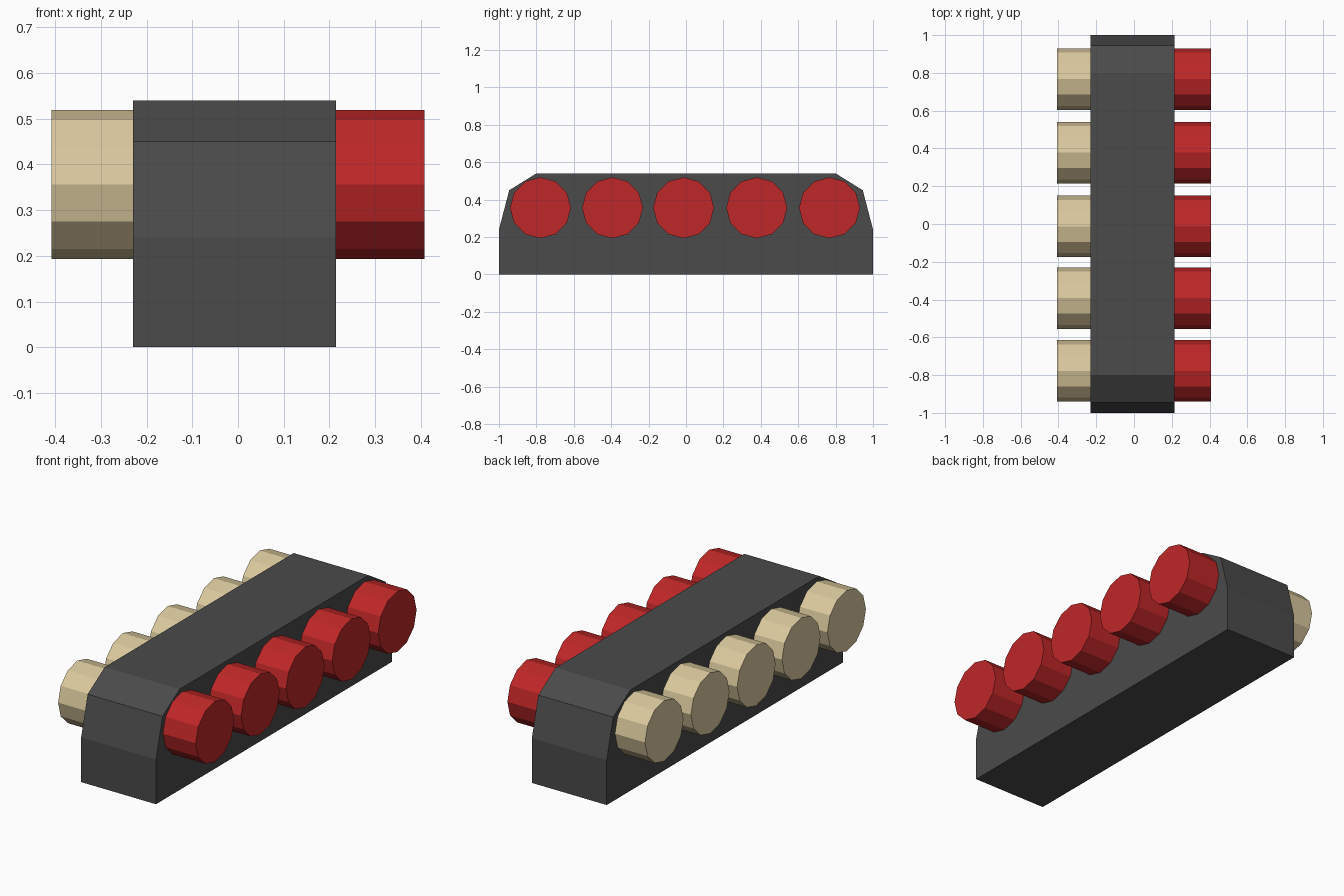
import bpy, bmesh, math
from mathutils import Matrix

if "Cube" in bpy.data.objects:
    bpy.data.objects.remove(bpy.data.objects["Cube"])


def material(name, color):
    m = bpy.data.materials.new(name)
    m.diffuse_color = (*color, 1.0)
    m.use_nodes = True
    m.node_tree.nodes["Principled BSDF"].inputs["Base Color"].default_value = m.diffuse_color
    return m


charcoal = material("charcoal", (0.069, 0.069, 0.069))
red = material("red", (0.521, 0.020, 0.021))
tan = material("tan", (0.708, 0.584, 0.342))


def add_object(name, bm, mat):
    bmesh.ops.recalc_face_normals(bm, faces=bm.faces)
    mesh = bpy.data.meshes.new(name)
    bm.to_mesh(mesh)
    bm.free()
    mesh.materials.append(mat)
    obj = bpy.data.objects.new(name, mesh)
    bpy.context.collection.objects.link(obj)
    return obj


# Body: side profile (y, z) mirrored front to back and extruded across x
BODY_LEFT, BODY_RIGHT = -0.23, 0.214
half = [(1.0, 0.0), (1.0, 0.24), (0.945, 0.45), (0.80, 0.54)]
profile = half + [(-y, z) for y, z in reversed(half)]
bm = bmesh.new()
face = bm.faces.new([bm.verts.new((BODY_LEFT, y, z)) for y, z in profile])
side = bmesh.ops.extrude_face_region(bm, geom=[face])
verts = [g for g in side["geom"] if isinstance(g, bmesh.types.BMVert)]
bmesh.ops.translate(bm, vec=(BODY_RIGHT - BODY_LEFT, 0, 0), verts=verts)
# Keep the starting face as the left cap if the extrusion removed it
bmesh.ops.holes_fill(bm, edges=[e for e in bm.edges if e.is_boundary], sides=0)
add_object("body", bm, charcoal)


# Knobs: twelve-sided drums with a corner pointing up
def knob(name, x0, x1, y, mat):
    bm = bmesh.new()
    place = Matrix.Translation(((x0 + x1) / 2, y, 0.356)) @ Matrix.Rotation(math.pi / 2, 4, 'Y')
    bmesh.ops.create_cone(bm, cap_ends=True, segments=12, radius1=0.163,
                          radius2=0.163, depth=x1 - x0, matrix=place)
    add_object(name, bm, mat)


for i, y in enumerate((-0.778, -0.393, -0.013, 0.378, 0.767), 1):
    knob(f"right_knob_{i}", BODY_RIGHT - 0.01, 0.408, y, red)
    knob(f"left_knob_{i}", -0.408, BODY_LEFT + 0.01, y, tan)
